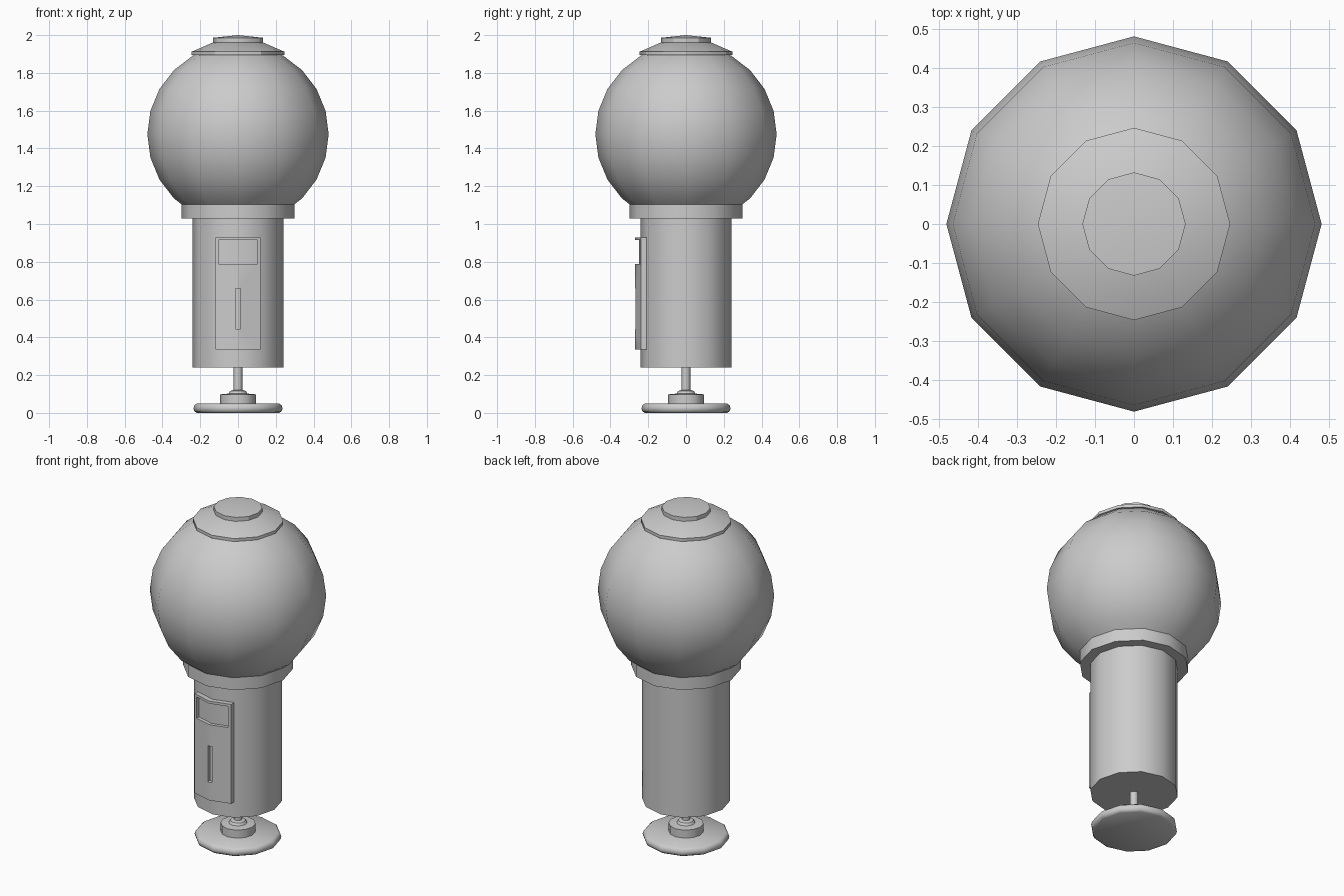
import bpy, bmesh, math

if "Cube" in bpy.data.objects:
    bpy.data.objects.remove(bpy.data.objects["Cube"])

N = 12  # sides of every turned part


def finish(name, bm, angle=35):
    bmesh.ops.remove_doubles(bm, verts=bm.verts, dist=1e-5)
    bmesh.ops.recalc_face_normals(bm, faces=bm.faces)
    me = bpy.data.meshes.new(name)
    bm.to_mesh(me)
    bm.free()
    ob = bpy.data.objects.new(name, me)
    bpy.context.collection.objects.link(ob)
    smooth(ob, angle)
    return ob


def smooth(ob, angle):
    bpy.ops.object.select_all(action='DESELECT')
    ob.select_set(True)
    bpy.context.view_layer.objects.active = ob
    bpy.ops.object.shade_smooth_by_angle(angle=math.radians(angle))


def lathe(name, profile, angle=35):
    """Spin (radius, z) points round the z axis; zero radius closes the end."""
    bm = bmesh.new()
    rings = []
    for r, z in profile:
        if r < 1e-6:
            rings.append([bm.verts.new((0, 0, z))] * N)
        else:
            rings.append([bm.verts.new((r * math.cos(2 * math.pi * i / N),
                                        r * math.sin(2 * math.pi * i / N), z)) for i in range(N)])
    for a, b in zip(rings, rings[1:]):
        for i in range(N):
            j = (i + 1) % N
            bm.faces.new(list(dict.fromkeys((a[i], a[j], b[j], b[i]))))
    return finish(name, bm, angle)


def bent_block(name, half, front, back, z0, z1):
    """Block bent at x = 0 to follow two facets of the column."""
    slope = math.tan(math.radians(15))
    outline = [(-half, front + half * slope), (0, front), (half, front + half * slope),
               (half, back + half * slope), (0, back), (-half, back + half * slope)]
    bm = bmesh.new()
    low, high = ([bm.verts.new((x, y, z)) for x, y in outline] for z in (z0, z1))
    for i in range(6):
        j = (i + 1) % 6
        bm.faces.new((low[i], low[j], high[j], high[i]))
    for ring in (low, high):
        bm.faces.new((ring[0], ring[1], ring[4], ring[5]))
        bm.faces.new((ring[1], ring[2], ring[3], ring[4]))
    return finish(name, bm)


# Foot: rounded plate, hub and pole
lathe("base_plate", [(0, 0), (0.218, 0), (0.231, 0.008), (0.236, 0.024), (0.231, 0.04),
                     (0.218, 0.05), (0, 0.05)], 50)
lathe("base_hub", [(0, 0.045), (0.095, 0.045), (0.095, 0.098), (0.05, 0.102),
                   (0.042, 0.116), (0.022, 0.122), (0, 0.122)])
lathe("pole", [(0, 0.11), (0.023, 0.11), (0.023, 0.25), (0, 0.25)])

# Column and collar
lathe("column", [(0, 0.24), (0.24, 0.24), (0.24, 1.04), (0, 1.04)])
lathe("collar", [(0, 1.03), (0.298, 1.03), (0.298, 1.104), (0, 1.104)])

# Glass globe
globe = [(0.48 * math.cos(math.radians(a)), 1.475 + 0.48 * math.sin(math.radians(a)))
         for a in range(-60, 76, 15)]
lathe("globe", [(0, globe[0][1])] + globe + [(0, 1.955)])

# Lid and its knob
lathe("lid", [(0, 1.894), (0.246, 1.894), (0.246, 1.912), (0.13, 1.962), (0, 1.962)], 30)
lathe("lid_knob", [(0, 1.955), (0.132, 1.962), (0.132, 1.986), (0, 2.0)], 30)

# Front panel with recessed window and slot
panel = bent_block("front_panel", 0.12, -0.27, -0.235, 0.335, 0.929)
for name, half, z0, z1 in (("window_cutter", 0.104, 0.788, 0.914),
                           ("slot_cutter", 0.013, 0.443, 0.659)):
    cutter = bent_block(name, half, -0.32, -0.25, z0, z1)
    mod = panel.modifiers.new(name, 'BOOLEAN')
    mod.operation, mod.solver, mod.object = 'DIFFERENCE', 'EXACT', cutter
    bpy.context.view_layer.objects.active = panel
    bpy.ops.object.modifier_apply(modifier=mod.name)
    bpy.data.objects.remove(cutter)
smooth(panel, 35)
